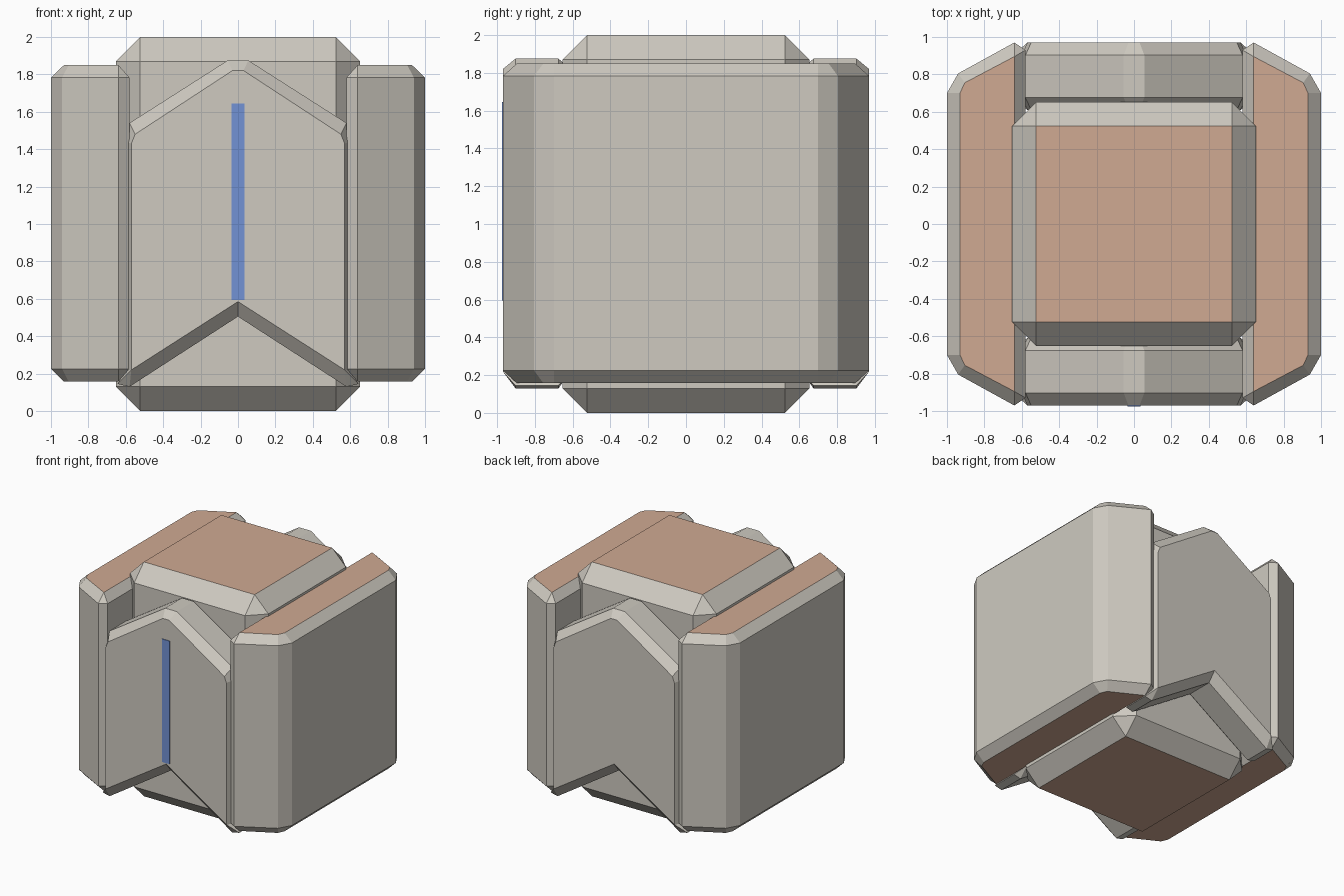
import bpy, bmesh

if "Cube" in bpy.data.objects:
    bpy.data.objects.remove(bpy.data.objects["Cube"])


def material(name, rgb):
    m = bpy.data.materials.new(name)
    m.diffuse_color = (*rgb, 1)
    m.use_nodes = True
    m.node_tree.nodes["Principled BSDF"].inputs["Base Color"].default_value = m.diffuse_color
    return m


STONE = material("warm_grey", (0.62, 0.59, 0.53))
CLAY = material("clay", (0.63, 0.40, 0.29))
BLUE = material("blue", (0.17, 0.29, 0.66))


def finish(name, bm, mats, caps=False):
    """Clean the mesh and, if asked, give flat top and bottom faces the second material."""
    bmesh.ops.remove_doubles(bm, verts=bm.verts, dist=1e-5)
    bmesh.ops.recalc_face_normals(bm, faces=bm.faces)
    bm.normal_update()
    if caps:
        for f in bm.faces:
            f.material_index = int(abs(f.normal.z) > 0.99)
    me = bpy.data.meshes.new(name)
    bm.to_mesh(me)
    bm.free()
    for m in mats:
        me.materials.append(m)
    ob = bpy.data.objects.new(name, me)
    bpy.context.collection.objects.link(ob)
    return ob


def loft(rings):
    """Skin a stack of equal-length rings and cap both ends."""
    bm = bmesh.new()
    vs = [[bm.verts.new(p) for p in r] for r in rings]
    n = len(vs[0])
    for a, b in zip(vs, vs[1:]):
        for i in range(n):
            j = (i + 1) % n
            bm.faces.new((a[i], a[j], b[j], b[i]))
    # end caps skip repeated points
    for r in (vs[0], vs[-1]):
        loop = [v for i, v in enumerate(r) if (v.co - r[i - 1].co).length > 1e-5]
        bm.faces.new(loop)
    return bm


def box(size, centre):
    bm = bmesh.new()
    bmesh.ops.create_cube(bm, size=1)
    for v in bm.verts:
        v.co = [v.co[i] * size[i] + centre[i] for i in range(3)]
    return bm


# Chamfered central block
bm = box((1.306, 1.306, 2.0), (0, 0, 1))
bmesh.ops.bevel(bm, geom=bm.edges[:], offset=0.13, offset_type='OFFSET',
                segments=1, affect='EDGES', profile=0.5)
finish("core_block", bm, (STONE, CLAY), caps=True)

# Left and right side panels, lofted upwards
outer = [(1.0, 0.70), (0.94, 0.805), (0.64, 0.97), (0.58, 0.93)]
inset = [(0.93, 0.70), (0.905, 0.755), (0.64, 0.895), (0.64, 0.895)]
for name, s in (("right_side_panel", 1), ("left_side_panel", -1)):
    rings = []
    for half, z in ((inset, 0.157), (outer, 0.225), (outer, 1.783), (inset, 1.85)):
        full = half + [(x, -y) for x, y in reversed(half)]
        rings.append([(s * x, y, z) for x, y in full])
    finish(name, loft(rings), (STONE, CLAY), caps=True)

# Front and back plates with a peaked top and notched base, lofted along y
outer = [(0.055, 1.875), (0.58, 1.54), (0.60, 1.44), (0.60, 0.215),
         (0.645, 0.145), (0.58, 0.13), (0, 0.505)]
inset = [(0.03, 1.82), (0.55, 1.48), (0.57, 1.43), (0.57, 0.22),
         (0.57, 0.22), (0.57, 0.22), (0, 0.585)]
for name, s in (("back_plate", 1), ("front_plate", -1)):
    rings = []
    for half, y in ((inset, 0.61), (outer, 0.675), (outer, 0.903), (inset, 0.97)):
        full = half + [(-x, z) for x, z in reversed(half[:-1])]
        rings.append([(x, s * y, z) for x, z in full])
    finish(name, loft(rings), (STONE,))

# Blue strip on the front plate
finish("front_strip", box((0.072, 0.007, 1.05), (0, -0.9715, 1.12)), (BLUE,))
